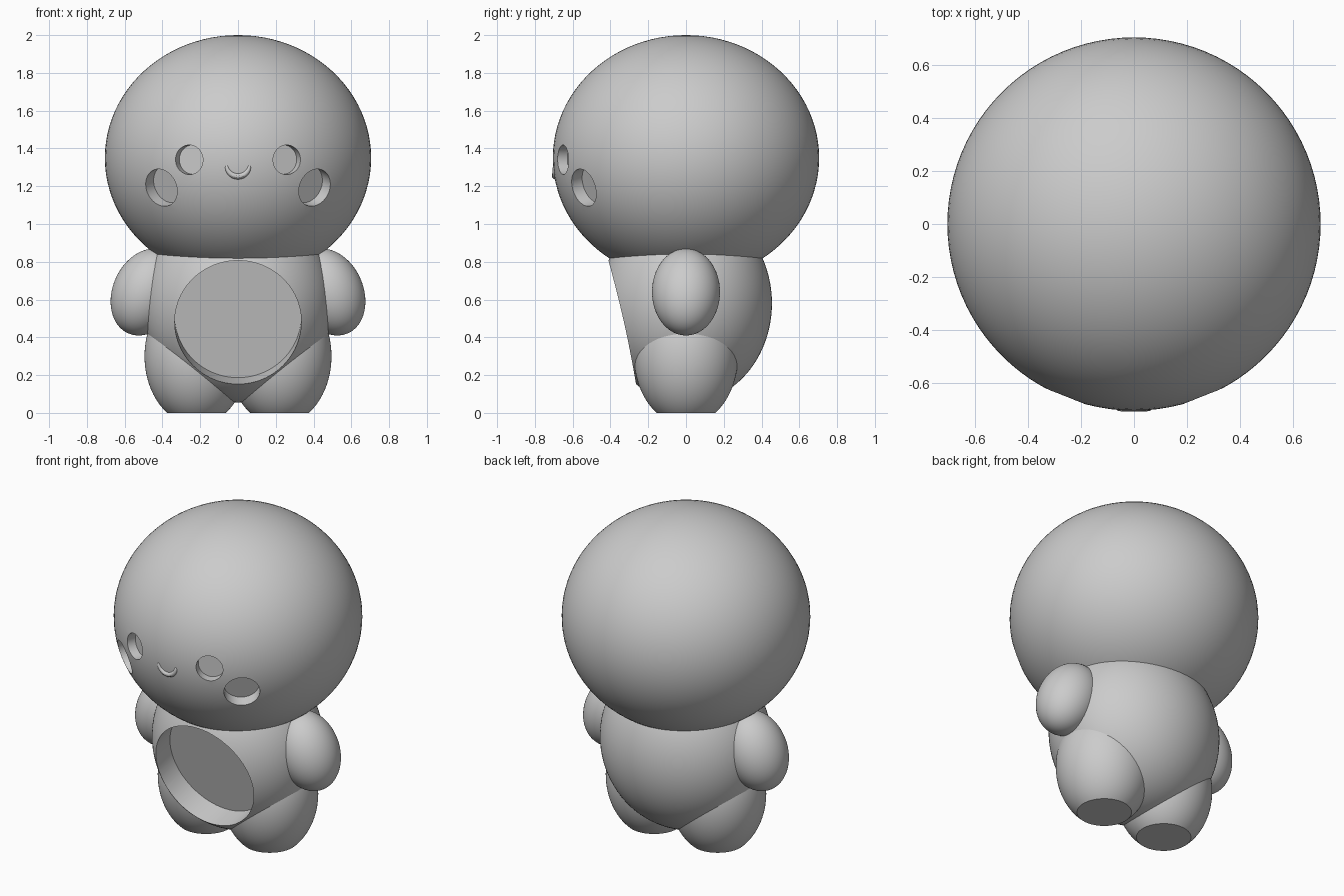
import bpy, bmesh, math
from mathutils import Vector, Matrix

default = bpy.data.objects.get("Cube")
if default:
    bpy.data.objects.remove(default, do_unlink=True)

grey = bpy.data.materials.new("plain grey")
grey.use_nodes = True
GREY = (0.6, 0.6, 0.6, 1)
grey.diffuse_color = GREY
grey.node_tree.nodes["Principled BSDF"].inputs["Base Color"].default_value = GREY


def add_object(name, data):
    obj = bpy.data.objects.new(name, data)
    bpy.context.collection.objects.link(obj)
    return obj


def ellipsoid(name, centre, radii, tilt=0, floor=None):
    """Ellipsoid tilted about y, optionally sliced flat at a height."""
    bm = bmesh.new()
    bmesh.ops.create_uvsphere(bm, u_segments=96, v_segments=48, radius=1)
    bm.transform(Matrix.Translation(centre) @ Matrix.Rotation(tilt, 4, 'Y')
                 @ Matrix.Diagonal((*radii, 1)))
    if floor is not None:
        geom = bm.verts[:] + bm.edges[:] + bm.faces[:]
        cut = bmesh.ops.bisect_plane(bm, geom=geom, plane_co=(0, 0, floor),
                                     plane_no=(0, 0, 1), clear_inner=True)
        rim = [e for e in cut["geom_cut"] if isinstance(e, bmesh.types.BMEdge)]
        bmesh.ops.contextual_create(bm, geom=rim)
        bmesh.ops.recalc_face_normals(bm, faces=bm.faces[:])
    mesh = bpy.data.meshes.new(name)
    bm.to_mesh(mesh)
    bm.free()
    mesh.materials.append(grey)
    return add_object(name, mesh)


def bore(obj, point, outward, radius, depth):
    """Cut a round flat-bottomed recess into an object."""
    outward = Vector(outward).normalized()
    length = depth + 0.25
    bm = bmesh.new()
    bmesh.ops.create_cone(bm, cap_ends=True, segments=96, radius1=radius,
                          radius2=radius, depth=length)
    bm.transform(Matrix.Translation(Vector(point) + outward * (length / 2 - depth))
                 @ outward.to_track_quat('Z', 'Y').to_matrix().to_4x4())
    mesh = bpy.data.meshes.new("recess_cutter")
    bm.to_mesh(mesh)
    bm.free()
    mesh.materials.append(grey)
    cutter = add_object("recess_cutter", mesh)
    cutter.hide_render = True
    mod = obj.modifiers.new("recess", 'BOOLEAN')
    mod.operation, mod.solver, mod.object = 'DIFFERENCE', 'EXACT', cutter
    bpy.context.view_layer.objects.active = obj
    bpy.ops.object.modifier_apply(modifier=mod.name)
    bpy.data.objects.remove(cutter, do_unlink=True)


# Main body volumes
HEAD_C, HEAD_R = Vector((0, 0, 1.35)), (0.705, 0.705, 0.65)
head = ellipsoid("head", HEAD_C, HEAD_R)
torso = ellipsoid("torso", (0, 0, 0.58), (0.504, 0.455, 0.526))
parts = [head, torso]
legs = []
for side, s in (("left", 1), ("right", -1)):
    legs.append(ellipsoid(side + "_leg", (s * 0.22, 0, 0.3), (0.275, 0.275, 0.363), floor=0))
    parts.append(ellipsoid(side + "_arm", (s * 0.485, 0, 0.64), (0.178, 0.18, 0.239),
                           tilt=-s * math.radians(24)))
parts += legs

# Belly recess, cleared slightly wider through the parts buried in the torso
BELLY, BELLY_OUT = (0, -0.335, 0.48), (0, -0.66, -0.15)
bore(torso, BELLY, BELLY_OUT, 0.335, 0.15)
for part in [head] + legs:
    bore(part, BELLY, BELLY_OUT, 0.339, 0.154)


def head_front(x, z):
    """Point on the front of the head."""
    a, b, c = HEAD_R
    dz = z - HEAD_C.z
    return Vector((x, -b * math.sqrt(1 - (x / a) ** 2 - (dz / c) ** 2), z))


# Eye and cheek recesses, sunk square to the head surface
for s in (1, -1):
    for x, z, radius, depth in ((0.26, 1.34, 0.078, 0.06), (0.41, 1.19, 0.102, 0.08)):
        p = head_front(s * x, z)
        normal = [(p - HEAD_C)[i] / HEAD_R[i] ** 2 for i in range(3)]
        bore(head, p, normal, radius, depth)

# Smile: a tapered tube following the head surface
STEPS = 24
curve = bpy.data.curves.new("smile", 'CURVE')
curve.dimensions = '3D'
curve.bevel_depth = 0.016
curve.bevel_resolution = 4
curve.use_fill_caps = True
spline = curve.splines.new('POLY')
spline.points.add(STEPS)
for i, point in enumerate(spline.points):
    t = i / STEPS
    angle = math.pi * (1 + t)
    p = head_front(0.06 * math.cos(angle), 1.31 + 0.058 * math.sin(angle))
    point.co = (p.x, p.y + 0.004, p.z, 1)
    point.radius = 0.35 + 0.65 * math.sin(math.pi * t) ** 0.6
smile = add_object("smile", curve)
bpy.ops.object.select_all(action='DESELECT')
smile.select_set(True)
bpy.context.view_layer.objects.active = smile
bpy.ops.object.convert(target='MESH')
smile = bpy.context.view_layer.objects.active
smile.data.materials.clear()
smile.data.materials.append(grey)
parts.append(smile)

# Smooth surfaces with crisp recess rims
bpy.ops.object.select_all(action='DESELECT')
for part in parts:
    part.select_set(True)
bpy.context.view_layer.objects.active = head
bpy.ops.object.shade_smooth_by_angle(angle=math.radians(30))
